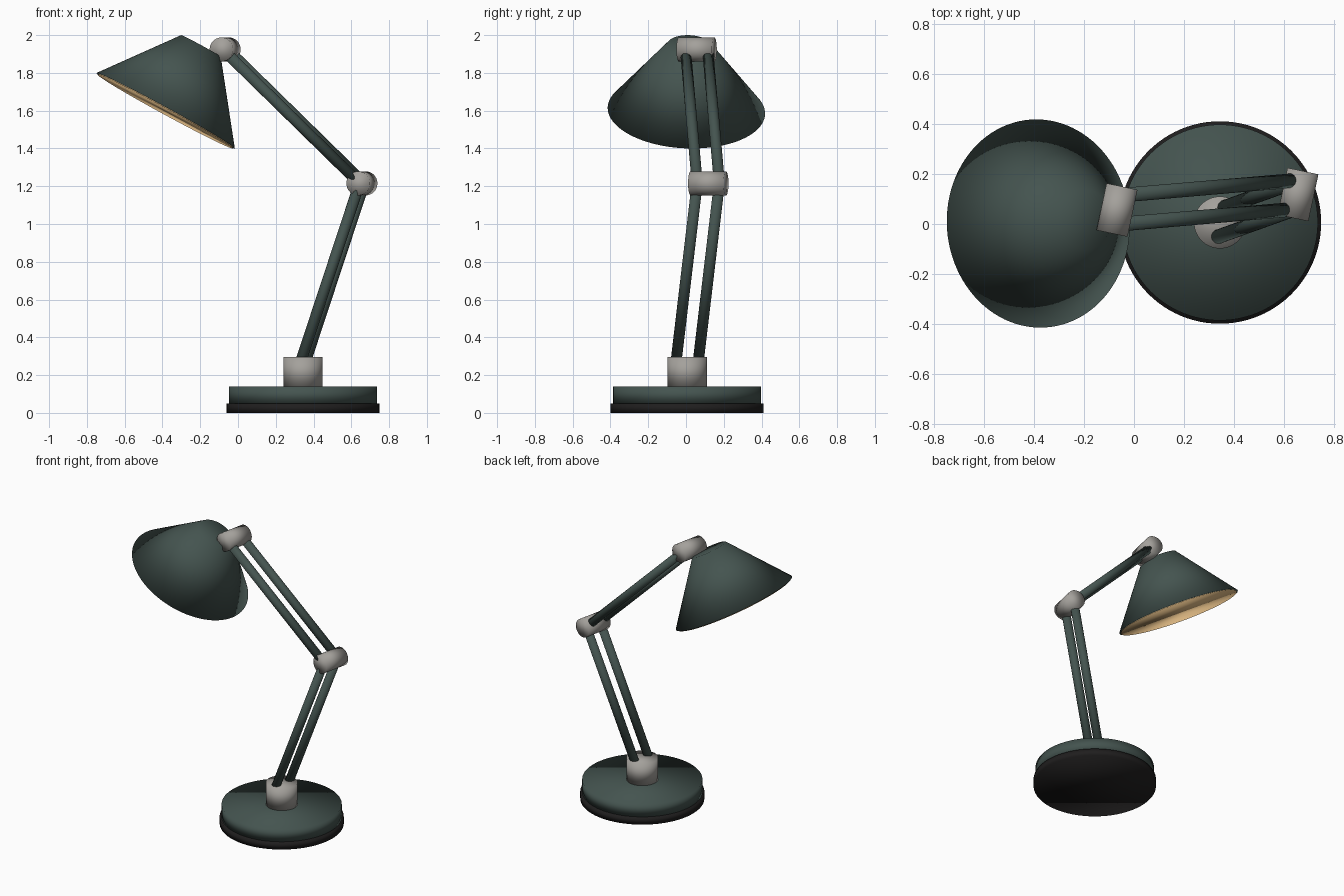
import bpy
import bmesh
import math
from mathutils import Vector

cube = bpy.data.objects.get("Cube")
if cube:
    bpy.data.objects.remove(cube, do_unlink=True)


def make_material(name, color, roughness):
    mat = bpy.data.materials.new(name)
    mat.use_nodes = True
    mat.diffuse_color = (*color, 1)
    bsdf = next(n for n in mat.node_tree.nodes if n.type == 'BSDF_PRINCIPLED')
    bsdf.inputs["Base Color"].default_value = (*color, 1)
    bsdf.inputs["Roughness"].default_value = roughness
    return mat


green = make_material("dark_green_paint", (0.058, 0.088, 0.079), 0.5)
metal = make_material("warm_grey_metal", (0.37, 0.355, 0.33), 0.4)
rubber = make_material("black_rubber", (0.014, 0.013, 0.013), 0.8)
tan = make_material("warm_tan_lining", (0.68, 0.45, 0.21), 0.6)


def frustum(name, start, end, radius_start, radius_end, mat, segments=64):
    """Smooth capped cone or cylinder running from start to end."""
    start, end = Vector(start), Vector(end)
    axis = end - start
    bm = bmesh.new()
    bmesh.ops.create_cone(bm, cap_ends=True, segments=segments, depth=axis.length,
                          radius1=radius_start, radius2=radius_end)
    for face in bm.faces:
        face.smooth = True
    mesh = bpy.data.meshes.new(name)
    bm.to_mesh(mesh)
    bm.free()
    mesh.materials.append(mat)
    obj = bpy.data.objects.new(name, mesh)
    obj.location = (start + end) / 2
    obj.rotation_mode = 'QUATERNION'
    obj.rotation_quaternion = Vector((0, 0, 1)).rotation_difference(axis)
    bpy.context.collection.objects.link(obj)


def cylinder(name, start, end, radius, mat, segments=64):
    frustum(name, start, end, radius, radius, mat, segments)


# Joint positions and the shared hinge axis
foot = Vector((0.344, 0.006, 0.27))
elbow = Vector((0.656, 0.118, 1.215))
head = Vector((-0.068, 0.056, 1.924))
yaw = math.radians(12)
hinge = Vector((math.sin(yaw), math.cos(yaw), 0))


# Weighted base with rubber foot and swivel post
def base_disc(name, bottom, top, radius, mat):
    cylinder(name, (foot.x, foot.y, bottom), (foot.x, foot.y, top), radius, mat, 96)


base_disc("rubber_foot", 0, 0.05, 0.405, rubber)
base_disc("base_plate", 0.05, 0.14, 0.392, green)
base_disc("swivel_post", 0.14, 0.297, 0.104, metal)

# Paired arm rods
for label, start, end in (("lower", foot, elbow), ("upper", elbow, head)):
    for side, sign in (("left", 1), ("right", -1)):
        offset = hinge * 0.06 * sign
        cylinder(f"{label}_arm_rod_{side}", start + offset, end + offset, 0.029, green, 24)

# Hinge barrels
for name, centre in (("elbow_joint", elbow), ("head_joint", head)):
    cylinder(name, centre - hinge * 0.096, centre + hinge * 0.096, 0.0635, metal, 48)

# Conical shade with a tan lining that just shows below its rim
shade_axis = Vector((0.478, 0.041, 0.877)).normalized()
rim_centre = Vector((-0.383, 0.002, 1.60))
frustum("lamp_shade", rim_centre, rim_centre + shade_axis * 0.39,
        0.417, 0.12, green, 96)
frustum("shade_lining", rim_centre - shade_axis * 0.005, rim_centre + shade_axis * 0.37,
        0.408, 0.11, tan, 96)
